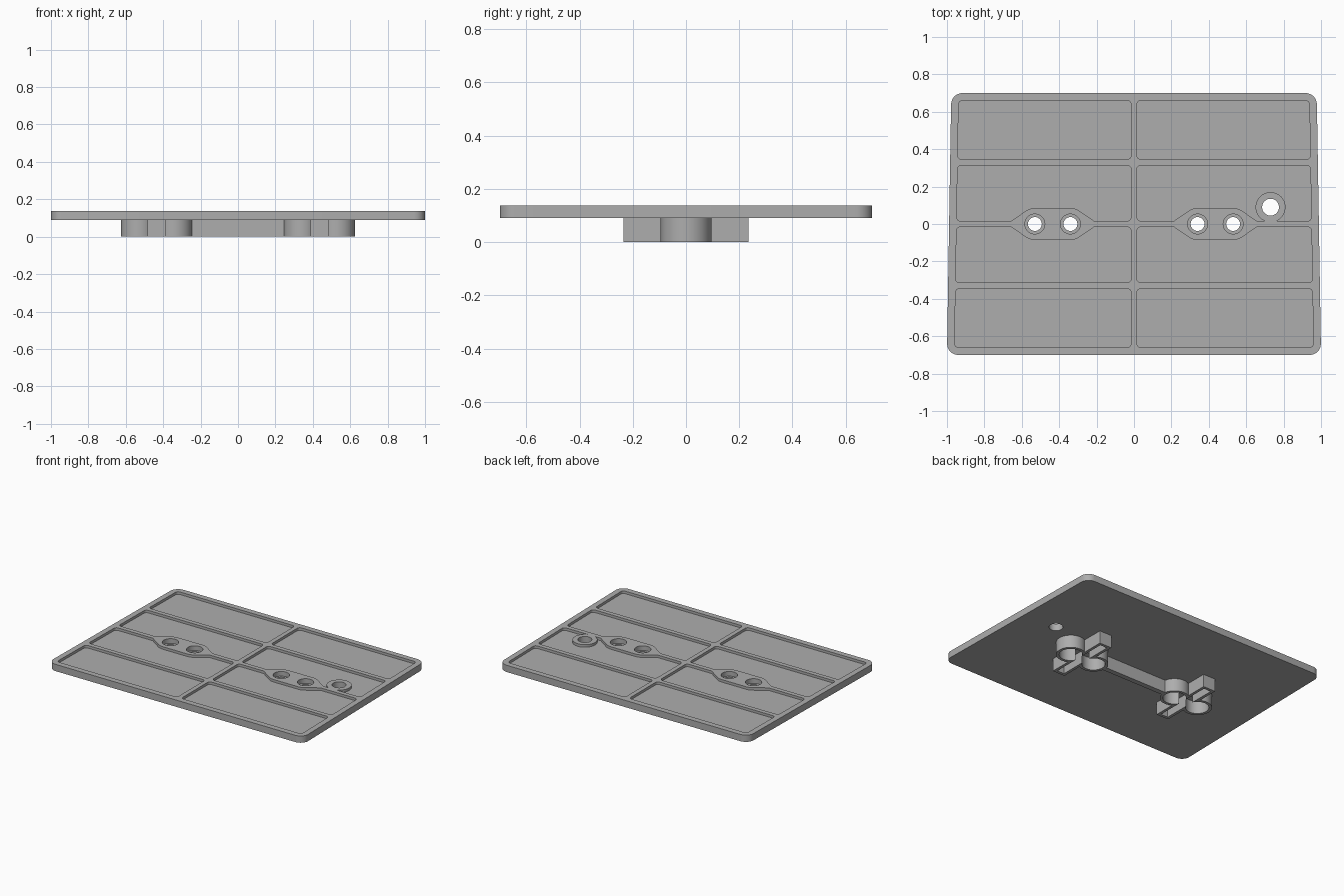
import bpy
import bmesh
from math import sin, cos, pi, sqrt, acos
from mathutils import Vector

default = bpy.data.objects.get("Cube")
if default:
    bpy.data.objects.remove(default, do_unlink=True)

GREY = (0.42, 0.42, 0.42, 1.0)
grey = bpy.data.materials.new("plain grey")
grey.use_nodes = True
grey.diffuse_color = GREY
grey.node_tree.nodes["Principled BSDF"].inputs["Base Color"].default_value = GREY

PLATE_Z, TOP_Z, FLOOR_Z = 0.09, 0.138, 0.12
HALF_Y = 0.7
PAIR_X, LOBE_X = 0.435, 0.095      # pair centre, and screw offset from it
EXTRA = (0.73, 0.09)


def finish(name, bm):
    bmesh.ops.recalc_face_normals(bm, faces=bm.faces)
    mesh = bpy.data.meshes.new(name)
    bm.to_mesh(mesh)
    bm.free()
    mesh.materials.append(grey)
    obj = bpy.data.objects.new(name, mesh)
    bpy.context.collection.objects.link(obj)
    return obj


def prism(name, profile, z0, z1):
    bm = bmesh.new()
    face = bm.faces.new([bm.verts.new((x, y, z0)) for x, y in profile])
    top = bmesh.ops.extrude_face_region(bm, geom=[face])["geom"]
    verts = [g for g in top if isinstance(g, bmesh.types.BMVert)]
    bmesh.ops.translate(bm, verts=verts, vec=(0, 0, z1 - z0))
    return finish(name, bm)


def arc(cx, cy, r, a0, a1, n):
    return [(cx + r * cos(a0 + (a1 - a0) * i / n),
             cy + r * sin(a0 + (a1 - a0) * i / n)) for i in range(n + 1)]


def circle(cx, cy, r):
    return arc(cx, cy, r, 0, 2 * pi, 48)[:-1]


def rounded(corners, r, n=8):
    pts = [Vector(c) for c in corners]
    out = []
    for i, p in enumerate(pts):
        u = (pts[i - 1] - p).normalized()
        v = (pts[(i + 1) % len(pts)] - p).normalized()
        for k in range(n + 1):
            t = pi / 2 * k / n
            out.append(tuple(p + (u + v) * r - v * r * cos(t) - u * r * sin(t)))
    return out


def half_width(y):
    return 0.9885 - 0.0164 * y


def cut(target, cutter):
    cutter.hide_render = True
    mod = target.modifiers.new("cut", "BOOLEAN")
    mod.operation, mod.solver, mod.object = "DIFFERENCE", "EXACT", cutter
    bpy.context.view_layer.objects.active = target
    bpy.ops.object.modifier_apply(modifier=mod.name)
    bpy.data.objects.remove(cutter, do_unlink=True)


def smooth(obj):
    bpy.ops.object.select_all(action="DESELECT")
    obj.select_set(True)
    bpy.context.view_layer.objects.active = obj
    bpy.ops.object.shade_smooth_by_angle(angle=pi / 6)


def boss_profile(cx, r=0.085, reach=0.15):
    # Long pad around two screws, tapering to a tip on the middle rib
    a = acos(r / reach)
    tip = LOBE_X + reach
    half = [(tip, 0)] + arc(LOBE_X, 0, r, a, pi / 2, 6)
    half += arc(-LOBE_X, 0, r, pi / 2, pi - a, 6) + [(-tip, 0)]
    lower = [(x, -y) for x, y in reversed(half[1:-1])]
    return [(cx + x, y) for x, y in half + lower]


# Plate, slightly narrower at the back
w0, w1 = half_width(-HALF_Y), half_width(HALF_Y)
plate = prism("plate", rounded([(-w0, -HALF_Y), (w0, -HALF_Y),
                                (w1, HALF_Y), (-w1, HALF_Y)], 0.06), PLATE_Z, TOP_Z)

# Eight shallow pockets, leaving ribs, a rim and screw pads
RIM, RIB, ROW = 0.04, 0.016, 0.33
for side in (-1, 1):
    for row in range(-2, 2):
        y0 = row * ROW + (RIB if row > -2 else 0)
        y1 = (row + 1) * ROW - (RIB if row < 1 else 0)
        quad = [(RIB, y0), (half_width(y0) - RIM, y0),
                (half_width(y1) - RIM, y1), (RIB, y1)]
        if side < 0:
            quad = [(-x, y) for x, y in reversed(quad)]
        pocket = prism("pocket", rounded(quad, 0.02, 4), FLOOR_Z, 0.2)
        if row in (-1, 0):
            cut(pocket, prism("pad", boss_profile(side * PAIR_X), 0, 0.3))
            if side > 0:
                cut(pocket, prism("extra_pad", circle(*EXTRA, 0.08), 0, 0.3))
        cut(plate, pocket)

# Counterbored screw holes and one plain hole
for side in (-1, 1):
    for offset in (-LOBE_X, LOBE_X):
        x = side * PAIR_X + offset
        cut(plate, prism("counterbore", circle(x, 0, 0.053), 0.105, 0.3))
        cut(plate, prism("screw_hole", circle(x, 0, 0.037), -0.1, 0.3))
cut(plate, prism("extra_hole", circle(*EXTRA, 0.045), -0.1, 0.3))
smooth(plate)


def cross_profile(inset):
    # Two round lobes along x, crossed by a straight arm along y
    r, a, h = 0.095 - inset, 0.048 - inset, 0.235 - inset
    start = pi - acos((LOBE_X - a) / r)
    quarter = [(a, h)] + arc(LOBE_X, 0, r, start, 0, 20)
    right = quarter + [(x, -y) for x, y in reversed(quarter[:-1])]
    return right + [(-x, -y) for x, y in right]


# Hollow cross-shaped sockets under the plate
for side, name in ((1, "left_socket"), (-1, "right_socket")):
    bm = bmesh.new()
    loops = []
    for inset, z in ((0, 0), (0, PLATE_Z), (0.02, PLATE_Z), (0.02, 0)):
        loops.append([bm.verts.new((side * PAIR_X + x, y, z))
                      for x, y in cross_profile(inset)])
    count = len(loops[0])
    for k in range(4):
        a, b = loops[k], loops[(k + 1) % 4]
        for i in range(count):
            j = (i + 1) % count
            bm.faces.new((a[i], a[j], b[j], b[i]))
    smooth(finish(name, bm))

# Bar joining the sockets
BAR_X, BAR_Y = 0.255, 0.018
prism("joining_bar", [(-BAR_X, -BAR_Y), (BAR_X, -BAR_Y),
                      (BAR_X, BAR_Y), (-BAR_X, BAR_Y)], 0, PLATE_Z)
